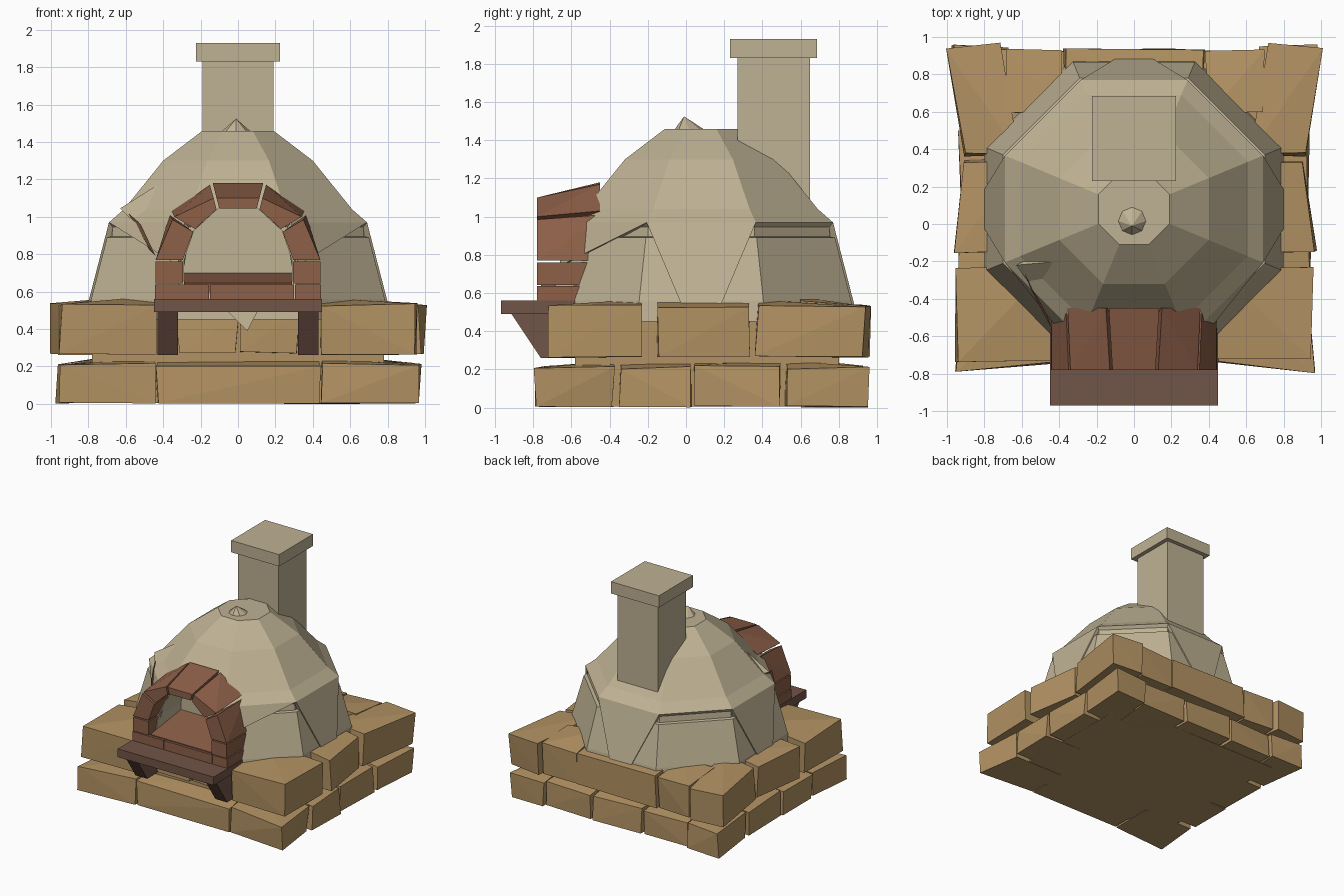
import bpy, bmesh, math, random
from mathutils import Vector

random.seed(4)
if "Cube" in bpy.data.objects:
    bpy.data.objects.remove(bpy.data.objects["Cube"])


def material(name, rgb):
    m = bpy.data.materials.new(name)
    m.use_nodes = True
    m.diffuse_color = (*rgb, 1)
    m.node_tree.nodes["Principled BSDF"].inputs["Base Color"].default_value = (*rgb, 1)
    return m


STONE = material("sandstone", (0.45, 0.29, 0.125))
CLAY = material("pale_clay", (0.52, 0.445, 0.295))
BRICK = material("red_brick", (0.265, 0.115, 0.065))
SLAB = material("dark_ledge", (0.165, 0.09, 0.063))


def finish(name, bm, mat):
    bmesh.ops.recalc_face_normals(bm, faces=bm.faces[:])
    mesh = bpy.data.meshes.new(name)
    bm.to_mesh(mesh)
    bm.free()
    mesh.materials.append(mat)
    ob = bpy.data.objects.new(name, mesh)
    bpy.context.collection.objects.link(ob)
    return ob


def hull(name, points, mat):
    bm = bmesh.new()
    for p in points:
        bm.verts.new(p)
    bmesh.ops.convex_hull(bm, input=bm.verts[:])
    bmesh.ops.dissolve_limit(bm, angle_limit=0.02, verts=bm.verts[:], edges=bm.edges[:])
    return finish(name, bm, mat)


def box(name, x, y, z, mat):
    return hull(name, [(a, b, c) for a in x for b in y for c in z], mat)


def prism_y(name, front, back, y0, y1, mat):
    # Solid between an (x, z) outline at y0 and another at y1
    return hull(name, [(x, y0, z) for x, z in front] + [(x, y1, z) for x, z in back], mat)


def stone(name, quad, z0, z1):
    # Rough hewn block whose top slopes down towards the outside of the base
    r = lambda a: random.uniform(-a, a)
    pts = [Vector((x + r(.01), y + r(.01), z0 + abs(r(.01)))) for x, y in quad]
    for x, y in quad:
        outer = abs(x) > .85 or y > .85 or y < -.68
        pts.append(Vector((x + r(.012), y + r(.012), z1 + r(.01) - (.04 if outer else 0))))
    hull(name, pts, STONE)


def rect(x0, x1, y0, y1):
    return [(x0, y0), (x1, y0), (x1, y1), (x0, y1)]


# Stone base: core, then paired blocks of the two courses
box("base_core", (-.78, .78), (-.58, .8), (0.005, .47), STONE)
LOW, HIGH = (0.0, .25), (.26, .57)
pairs = [
    ("lower_front_corner", [(.45, -.38), (.92, -.38), (.96, -.79), (.45, -.74)], LOW),
    ("lower_side_front", rect(.6, .94, -.35, .03), LOW),
    ("lower_side_back", rect(.6, .93, .05, .49), LOW),
    ("lower_back_corner", [(.68, .52), (.93, .52), (.97, .95), (.68, .94)], LOW),
    ("lower_back_middle", rect(.25, .66, .6, .92), LOW),
    ("upper_front_corner", [(.44, -.24), (.95, -.23), (.95, -.73), (.44, -.72)], HIGH),
    ("upper_front_middle", rect(.005, .32, -.63, -.3), (.27, .49)),
    ("upper_side_middle", [(.6, -.15), (.97, -.15), (.91, .34), (.6, .34)], HIGH),
    ("upper_back_corner", [(.62, .37), (.91, .37), (1.0, .93), (.71, .96)], HIGH),
    ("upper_back_middle", [(.4, .6), (.68, .6), (.69, .93), (.39, .92)], HIGH),
]
for name, quad, (z0, z1) in pairs:
    stone("left_" + name, quad, z0, z1)
    stone("right_" + name, [(-x, y) for x, y in quad][::-1], z0, z1)
stone("lower_front_stone", rect(-.43, .43, -.74, -.4), *LOW)
stone("lower_back_stone", rect(-.23, .23, .6, .93), *LOW)
stone("upper_back_stone", rect(-.37, .37, .6, .93), *HIGH)

# Dome: stepped eight-sided shell, flat sides facing front and sides
CENTRE = Vector((0, .08, 0))


def facet(side, along, apothem, z):
    # Point on one of the eight sides, measured from its middle
    a = side * math.pi / 4
    return CENTRE + Vector((apothem * math.cos(a) - along * math.sin(a),
                            apothem * math.sin(a) + along * math.cos(a), z))


HALF = math.tan(math.pi / 8)
bm = bmesh.new()
rings = []
for a, z in [(.19, 1.46), (.40, 1.30), (.61, 1.04), (.69, .97), (.67, .945), (.675, .895),
             (.70, .89), (.785, .56), (.80, .45)]:
    rings.append([bm.verts.new(facet(s, a * HALF, a, z)) for s in range(8)])
for top, low in zip(rings, rings[1:]):
    for i in range(8):
        j = (i + 1) % 8
        bm.faces.new((top[i], top[j], low[j], low[i]))
bm.faces.new(rings[0])
bm.faces.new(rings[-1])
dome = finish("dome", bm, CLAY)

# Oven mouth cut into the dome
INNER = [(.29, .64), (.29, .765), (.235, .925), (.10, 1.05)]
mouth = INNER + [(-x, z) for x, z in INNER]
cutter = prism_y("mouth_cutter", mouth, mouth, -1, -.35, CLAY)
cutter.hide_render = True
mod = dome.modifiers.new("mouth", "BOOLEAN")
mod.object = cutter
mod.solver = "EXACT"
bpy.context.view_layer.objects.active = dome
dome.select_set(True)
bpy.ops.object.modifier_apply(modifier="mouth")
bpy.data.objects.remove(cutter)

# Hanging points of the shell on the square sides
for s in (0, 2, 4):
    hull("hanging_point", [facet(s, w, a - d, z) for d in (0, .06) for w, a, z in
         ((-.286, .69, .97), (.286, .69, .97), (.04, .84, .39), (-.04, .84, .39))], CLAY)
hull("front_hanging_point", [facet(6, w, a, z) for w, a, z in
     ((-.16, .80, .6), (.16, .80, .6), (.05, .83, .39), (0, .7, .45))], CLAY)
# Shell edge dropping towards the arch on the front diagonals
for s, m in ((5, -1), (7, 1)):
    hull("shell_drop", [facet(s, m * w, a - d, z) for d in (0, .05) for w, a, z in
         ((.286, .69, .97), (-.286, .69, .97), (-.30, .755, .74))], CLAY)

# Finial, a lifted chip on the shell and the brick showing in the crack below it
tip = Vector((-.01, .02, 1.45))
hull("finial", [tip + Vector((.085 * math.cos(i * math.pi / 4), .085 * math.sin(i * math.pi / 4), 0))
     for i in range(8)] + [tip + Vector((0, -.03, .075))], CLAY)
hull("shell_chip", [(-.63, -.22, 1.045), (-.40, -.2, 1.19), (-.49, -.42, .9), (-.5, -.15, 1.0)], CLAY)
hull("shell_crack", [(-.60, -.235, 1.03), (-.52, -.41, .96), (-.44, -.56, .79), (-.5, -.38, .85)], BRICK)

# Chimney
box("chimney_stack", (-.19, .19), (.27, .65), (.9, 1.83), CLAY)
box("chimney_cap", (-.225, .225), (.23, .685), (1.83, 1.93), CLAY)

# Brick arch: sill, rising hearth, jambs and five wedge bricks flaring to the back
box("sill_left", (-.445, -.155), (-.78, -.5), (.56, .637), BRICK)
box("sill_middle", (-.15, .30), (-.78, -.36), (.56, .637), BRICK)
box("sill_right", (.305, .445), (-.78, -.5), (.56, .637), BRICK)
prism_y("hearth", [(-.29, .6), (.29, .6), (.29, .645), (-.29, .645)],
        [(-.29, .6), (.29, .6), (.29, .70), (-.29, .70)], -.76, -.345, BRICK)
for m in (-1, 1):
    prism_y("jamb", *[[(m * x, z) for x in (.295, .44) for z in (.643, .76)]] * 2, -.78, -.44, BRICK)
    prism_y("lower_wedge", [(m * x, z) for x, z in ((.295, .77), (.44, .77), (.35, .985), (.24, .92))],
            [(m * x, z) for x, z in ((.295, .77), (.44, .77), (.365, 1.01), (.24, .92))],
            -.78, -.43, BRICK)
    prism_y("upper_wedge", [(m * x, z) for x, z in ((.23, .935), (.34, 1.0), (.13, 1.10), (.115, 1.04))],
            [(m * x, z) for x, z in ((.23, .935), (.355, 1.03), (.15, 1.17), (.115, 1.04))],
            -.78, -.45, BRICK)
    # Ledge bracket
    hull("ledge_bracket", [(m * x, y, z) for x in (.32, .43) for y, z in
         ((-.92, .5), (-.76, .26), (-.5, .26), (-.5, .5))], SLAB)
prism_y("keystone", [(-.115, 1.10), (.115, 1.10), (.10, 1.045), (-.10, 1.045)],
        [(-.135, 1.18), (.135, 1.18), (.10, 1.045), (-.10, 1.045)], -.78, -.45, BRICK)

# Ledge in front of the mouth
box("ledge", (-.45, .45), (-.97, -.5), (.49, .56), SLAB)
